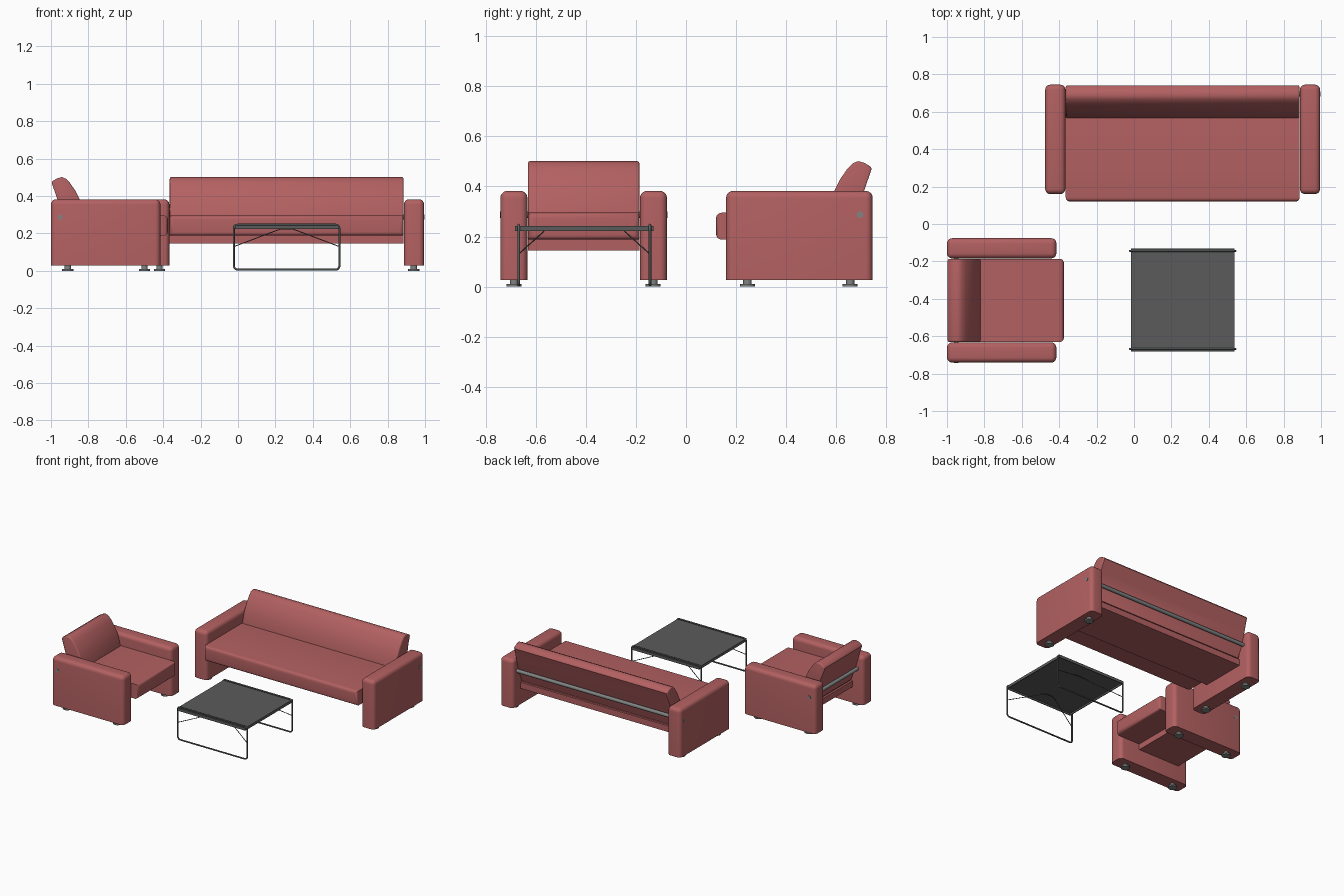
import bpy, bmesh, math
from mathutils import Matrix, Vector

if "Cube" in bpy.data.objects:
    bpy.data.objects.remove(bpy.data.objects["Cube"])


def material(name, rgb):
    m = bpy.data.materials.new(name)
    m.diffuse_color = (*rgb, 1)
    m.use_nodes = True
    m.node_tree.nodes["Principled BSDF"].inputs["Base Color"].default_value = m.diffuse_color
    return m


RED = material("red upholstery", (0.45, 0.118, 0.12))
DARK = material("dark grey table", (0.105, 0.105, 0.105))
STEEL = material("grey steel", (0.22, 0.23, 0.23))
TUBE = material("dark steel tube", (0.10, 0.115, 0.115))


def finish(bm, name, mat, matrix=Matrix(), angle=40):
    bmesh.ops.recalc_face_normals(bm, faces=bm.faces)
    me = bpy.data.meshes.new(name)
    bm.to_mesh(me)
    bm.free()
    me.materials.append(mat)
    ob = bpy.data.objects.new(name, me)
    bpy.context.collection.objects.link(ob)
    ob.matrix_world = matrix
    bpy.ops.object.select_all(action='DESELECT')
    ob.select_set(True)
    bpy.context.view_layer.objects.active = ob
    bpy.ops.object.shade_smooth_by_angle(angle=math.radians(angle))
    return ob


def box(name, lo, hi, mat, matrix=Matrix(), bevel=0, pick=None):
    """Box from corner to corner; edges whose midpoint passes pick are rounded."""
    lo, hi = Vector(lo), Vector(hi)
    bm = bmesh.new()
    bmesh.ops.create_cube(bm, size=1)
    for v in bm.verts:
        v.co = Vector(((lo + hi) / 2)[i] + v.co[i] * (hi - lo)[i] for i in range(3))
    if bevel:
        mid = (lo + hi) / 2
        edges = [e for e in bm.edges
                 if pick is None or pick((e.verts[0].co + e.verts[1].co) / 2 - mid)]
        bmesh.ops.bevel(bm, geom=edges, offset=bevel, segments=5, profile=0.5,
                        affect='EDGES', clamp_overlap=True)
    return finish(bm, name, mat, matrix)


def cylinder(name, center, r, length, mat, matrix=Matrix(), along_x=False):
    bm = bmesh.new()
    turn = Matrix.Rotation(math.pi / 2, 4, 'Y') if along_x else Matrix()
    bmesh.ops.create_cone(bm, cap_ends=True, segments=24, radius1=r, radius2=r,
                          depth=length, matrix=Matrix.Translation(center) @ turn)
    return finish(bm, name, mat, matrix)


def wire(name, points, r, mat, cyclic=False):
    cu = bpy.data.curves.new(name, 'CURVE')
    cu.dimensions = '3D'
    cu.bevel_depth = r
    cu.bevel_resolution = 2
    cu.use_fill_caps = True
    sp = cu.splines.new('POLY')
    sp.points.add(len(points) - 1)
    for p, co in zip(sp.points, points):
        p.co = (*co, 1)
    sp.use_cyclic_u = cyclic
    cu.materials.append(mat)
    ob = bpy.data.objects.new(name, cu)
    bpy.context.collection.objects.link(ob)
    bpy.ops.object.select_all(action='DESELECT')
    ob.select_set(True)
    bpy.context.view_layer.objects.active = ob
    bpy.ops.object.convert(target='MESH')


# side outline (y, z) of the leaning back cushion
BACK = [(0.555, 0.2), (0.567, 0.295), (0.588, 0.375), (0.613, 0.425), (0.643, 0.469),
        (0.665, 0.492), (0.687, 0.501), (0.712, 0.494), (0.737, 0.479), (0.741, 0.47),
        (0.71, 0.38), (0.675, 0.27), (0.653, 0.2)]


def seating(kind, half, arm, matrix):
    """Sofa or armchair facing -y; half = half of the seat width."""
    # arms with rounded tops and ends, and feet below them
    for side, s in (("left", -1), ("right", 1)):
        xs = sorted((s * (half + 0.002), s * (half + arm)))
        box(f"{kind}_{side}_arm", (xs[0], 0.16, 0.027), (xs[1], 0.745, 0.382), RED, matrix,
            0.028, lambda d: d.z > -0.1)
        for end, y in (("front", 0.245), ("rear", 0.655)):
            x = s * (half + arm / 2)
            cylinder(f"{kind}_{side}_{end}_foot", (x, y, 0.005), 0.03, 0.01, STEEL, matrix)
            cylinder(f"{kind}_{side}_{end}_foot_stem", (x, y, 0.018), 0.017, 0.02, STEEL, matrix)
    # seat cushion with soft front, and the base set back beneath it
    box(f"{kind}_seat", (-half, 0.12, 0.188), (half, 0.645, 0.295), RED, matrix,
        0.022, lambda d: d.y < -0.2 or (d.z > 0 and abs(d.y) > 0.2))
    box(f"{kind}_base", (-half, 0.32, 0.145), (half, 0.66, 0.19), RED, matrix)
    # back cushion: extruded outline with softened ends
    bm = bmesh.new()
    f = bm.faces.new([bm.verts.new((-half, y, z)) for y, z in BACK])
    ext = bmesh.ops.extrude_face_region(bm, geom=[f])
    for v in ext["geom"]:
        if isinstance(v, bmesh.types.BMVert):
            v.co.x = half
    rim = [e for e in bm.edges if abs(e.verts[0].co.x - e.verts[1].co.x) < 1e-5]
    bmesh.ops.bevel(bm, geom=rim, offset=0.009, segments=3, profile=0.5, affect='EDGES')
    finish(bm, f"{kind}_back", RED, matrix)
    # steel rod behind the back, ending in discs on the outer arms
    cylinder(f"{kind}_back_rod", (0, 0.695, 0.287), 0.013, 2 * (half + arm) + 0.004,
             STEEL, matrix, True)


seating("sofa", 0.625, 0.11, Matrix.Translation((0.26, 0, 0)))
seating("armchair", 0.2225, 0.11,
        Matrix.Translation((-0.255, -0.4085, 0)) @ Matrix.Rotation(math.pi / 2, 4, 'Z'))

# coffee table: shallow upside-down tray
X0, X1, Y0, Y1 = -0.017, 0.537, -0.682, -0.13
box("table_top", (X0, Y0, 0.234), (X1, Y1, 0.242), DARK)
T = 0.006
for name, lo, hi in (("front", (X0, Y0), (X1, Y0 + T)), ("rear", (X0, Y1 - T), (X1, Y1)),
                     ("left", (X0, Y0), (X0 + T, Y1)), ("right", (X1 - T, Y0), (X1, Y1))):
    box(f"table_{name}_rim", (*lo, 0.222), (*hi, 0.238), DARK)

# tube frames with rounded corners, and thin bent braces
CX, CY, R = 0.26, -0.406, 0.02
for name, s in (("front", -1), ("rear", 1)):
    y = CY + s * 0.262
    loop = []
    for cx, cz, a0 in ((CX + 0.262, 0.226, 0), (CX - 0.262, 0.226, 90),
                       (CX - 0.262, 0.026, 180), (CX + 0.262, 0.026, 270)):
        for k in range(6):
            a = math.radians(a0 + 18 * k)
            loop.append((cx + R * math.cos(a), y, cz + R * math.sin(a)))
    wire(f"table_{name}_leg_frame", loop, 0.0055, TUBE, True)
    yi = CY + s * 0.165
    wire(f"table_{name}_brace",
         [(CX - 0.28, y, 0.13), (CX - 0.05, yi, 0.217), (CX - 0.025, yi + s * -0.005, 0.224),
          (CX + 0.025, yi + s * -0.005, 0.224), (CX + 0.05, yi, 0.217), (CX + 0.28, y, 0.13)],
         0.0025, TUBE)
